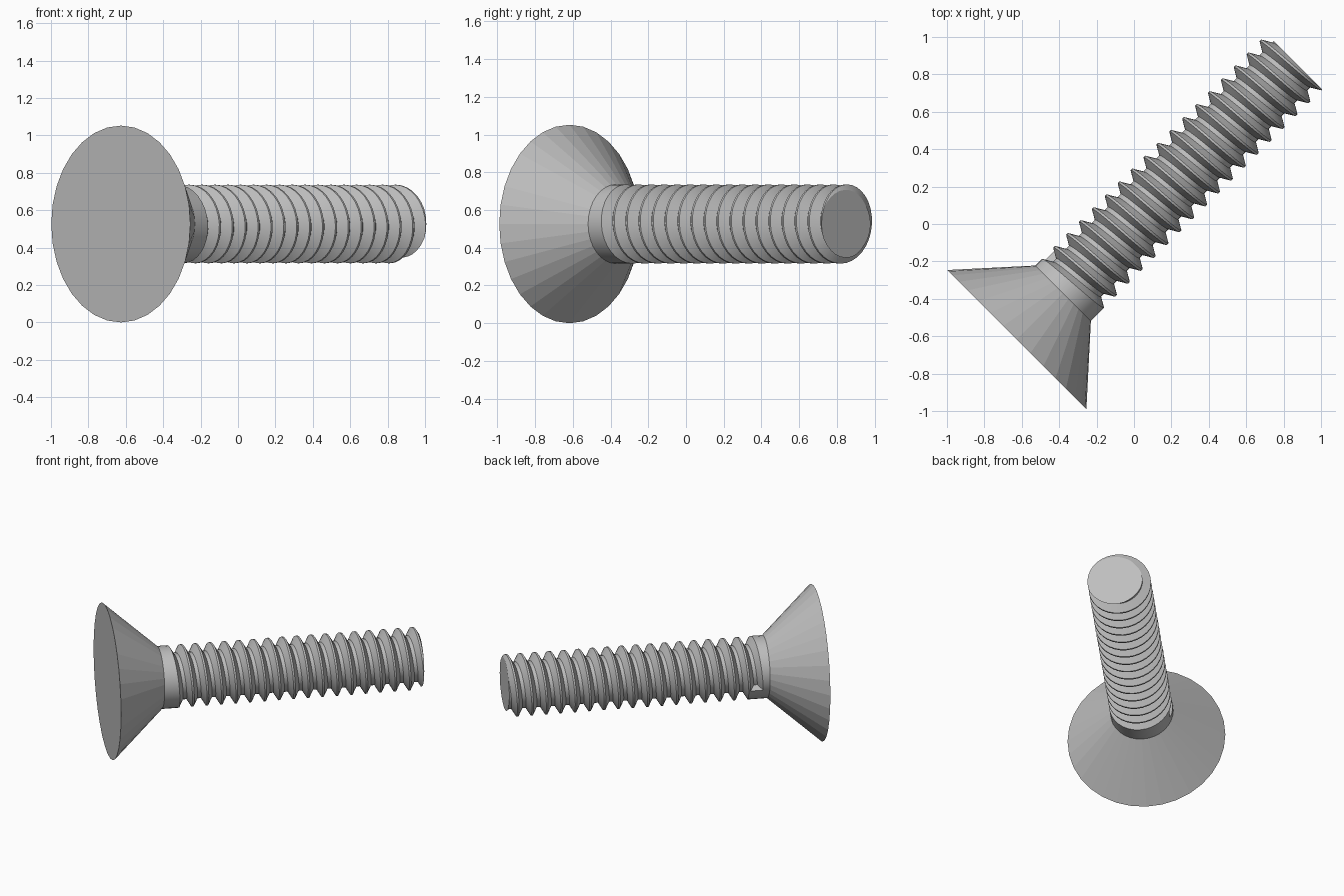
import bpy, bmesh, math
from mathutils import Vector, Matrix

if "Cube" in bpy.data.objects:
    bpy.data.objects.remove(bpy.data.objects["Cube"])

# Local frame: u across the screw, v downward, w along the axis from head to tip
R2 = math.sqrt(0.5)
U, V, W = Vector((R2, -R2, 0)), Vector((0, 0, -1)), Vector((R2, R2, 0))
ORIGIN = Vector((0, 0, 0.526)) + U * -0.006
FRAME = Matrix((U, V, W)).transposed().to_4x4()
FRAME.translation = ORIGIN

HEAD_S, NECK_S, TIP_S = -0.88, -0.53, 1.22
HEAD_R, MAJOR, MINOR = 0.526, 0.21, 0.157
PITCH, SEG = 0.0975, 32

steel = bpy.data.materials.new("steel grey")
steel.diffuse_color = (0.52, 0.52, 0.52, 1)
steel.use_nodes = True
steel.node_tree.nodes["Principled BSDF"].inputs["Base Color"].default_value = steel.diffuse_color


def point(radius, k, s):
    a = 2 * math.pi * k / SEG
    return (radius * math.cos(a), radius * math.sin(a), s)


def finish(bm, name):
    bmesh.ops.recalc_face_normals(bm, faces=bm.faces[:])
    bm.transform(FRAME)
    me = bpy.data.meshes.new(name)
    bm.to_mesh(me)
    bm.free()
    me.materials.append(steel)
    ob = bpy.data.objects.new(name, me)
    bpy.context.collection.objects.link(ob)
    return ob


# Countersunk head: flat face and faceted cone
bm = bmesh.new()
rim = [bm.verts.new(point(HEAD_R, k, HEAD_S)) for k in range(SEG)]
base = [bm.verts.new(point(MAJOR, k, NECK_S)) for k in range(SEG)]
bm.faces.new(rim)
for k in range(SEG):
    j = (k + 1) % SEG
    bm.faces.new((rim[k], rim[j], base[j], base[k]))
finish(bm, "countersunk_head")

# Threaded shank: a right-handed helical profile (crest flat, flank, root flat, flank)
PROFILE = [(0, MAJOR), (0.125, MAJOR), (0.4375, MINOR), (0.6875, MINOR)]
START = 14                                   # angular step where the groove begins
FIRST = -0.443 - PITCH * (1 - START / SEG)   # axial position of the first crest
bm = bmesh.new()
turns = math.ceil((TIP_S - FIRST) / PITCH) + 2
rows = [[bm.verts.new(point(r, k + START, FIRST + PITCH * (k / SEG + f)))
         for f, r in PROFILE] for k in range(turns * SEG + 1)]
for k in range((turns - 1) * SEG):
    a = rows[k] + [rows[k + SEG][0]]
    b = rows[k + 1] + [rows[k + 1 + SEG][0]]
    for i in range(4):
        bm.faces.new((a[i], a[i + 1], b[i + 1], b[i]))

# Plain neck, ending along the first crest with a small step at the groove start
ring = [bm.verts.new(point(MAJOR, k + START, NECK_S)) for k in range(SEG)]
for k in range(SEG - 1):
    bm.faces.new((ring[k], ring[k + 1], rows[k + 1][0], rows[k][0]))
bm.faces.new((ring[-1], ring[0], rows[0][0], rows[0][1], rows[SEG][0], rows[SEG - 1][0]))
bm.faces.new((rows[0][1], rows[0][2], rows[0][3], rows[SEG][0]))

# Flat tip: slice the thread square and cap it
bmesh.ops.bisect_plane(bm, geom=bm.verts[:] + bm.edges[:] + bm.faces[:],
                       plane_co=(0, 0, TIP_S), plane_no=(0, 0, 1), clear_outer=True)
bmesh.ops.delete(bm, geom=[v for v in bm.verts if not v.link_faces], context='VERTS')
cut = [e for e in bm.edges if e.is_boundary
       and all(abs(v.co.z - TIP_S) < 1e-4 for v in e.verts)]
bmesh.ops.holes_fill(bm, edges=cut, sides=0)
shank = finish(bm, "threaded_shank")

bpy.context.view_layer.objects.active = shank
shank.select_set(True)
bpy.ops.object.shade_smooth_by_angle(angle=math.radians(25))
